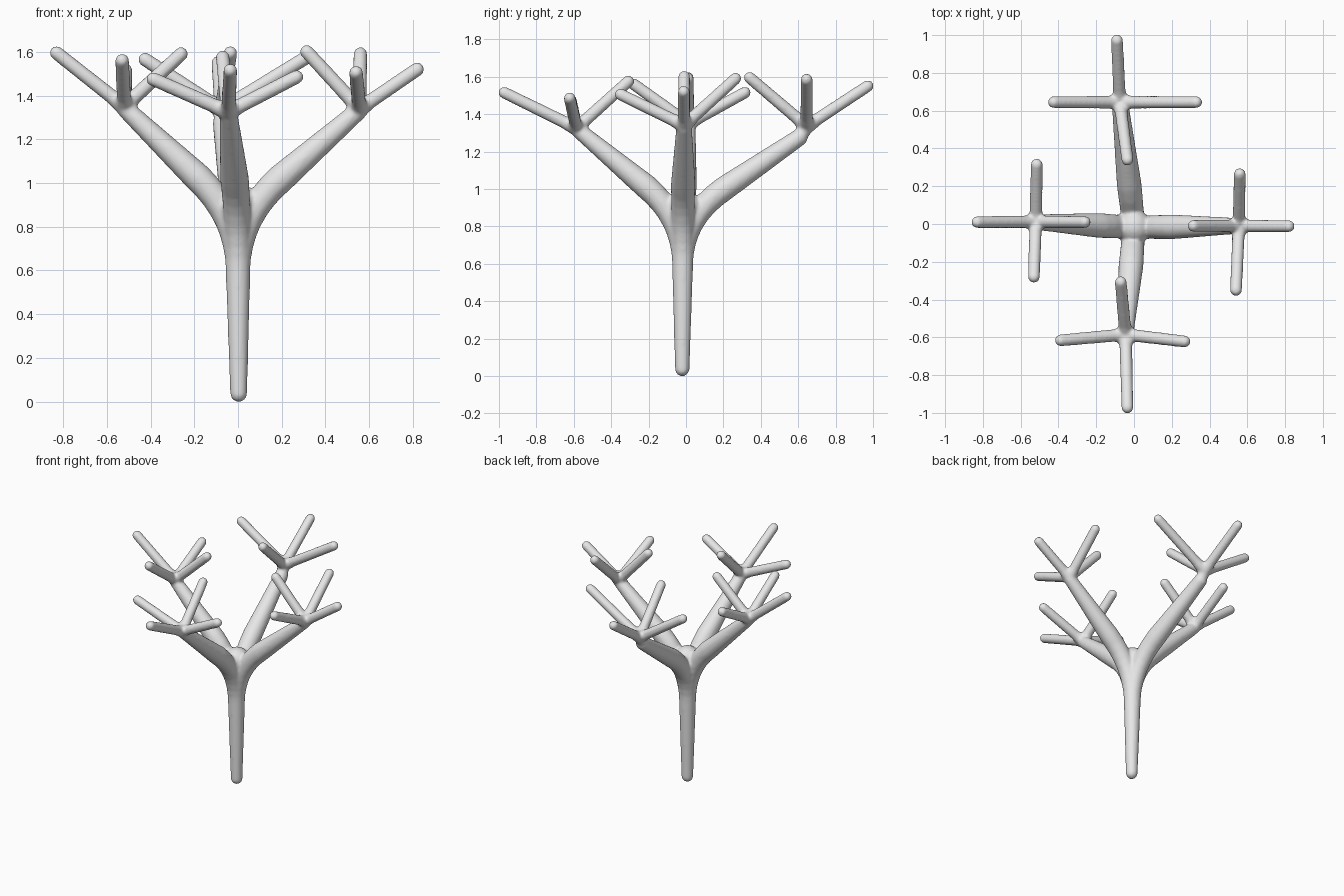
import bpy
import bmesh
from mathutils import Vector, Matrix

default_cube = bpy.data.objects.get("Cube")
if default_cube:
    bpy.data.objects.remove(default_cube, do_unlink=True)

# One plain grey for the whole tree
grey = bpy.data.materials.new("plain grey")
grey.use_nodes = True
grey.diffuse_color = (0.8, 0.8, 0.8, 1)
grey.node_tree.nodes["Principled BSDF"].inputs["Base Color"].default_value = (0.8, 0.8, 0.8, 1)

tree = bmesh.new()


def limb(start, start_radius, end, end_radius):
    """Add a tapered rod with rounded ends."""
    part = bmesh.new()
    for centre, radius in ((start, start_radius), (end, end_radius)):
        bmesh.ops.create_uvsphere(part, u_segments=20, v_segments=12, radius=radius,
                                  matrix=Matrix.Translation(centre))
    bmesh.ops.delete(part, geom=part.faces[:], context='FACES_ONLY')
    bmesh.ops.delete(part, geom=part.edges[:], context='EDGES_FACES') if not part.verts else None
    shell = bmesh.new()
    for vert in part.verts:
        shell.verts.new(vert.co)
    part.free()
    hull = bmesh.ops.convex_hull(shell, input=shell.verts[:])
    inner = [v for v in hull["geom_interior"] if isinstance(v, bmesh.types.BMVert)]
    bmesh.ops.delete(shell, geom=inner, context='VERTS')
    bmesh.ops.recalc_face_normals(shell, faces=shell.faces[:])
    mesh = bpy.data.meshes.new("limb")
    shell.to_mesh(mesh)
    shell.free()
    tree.from_mesh(mesh)
    bpy.data.meshes.remove(mesh)


def bough(end, end_radius):
    """Bend from the trunk into a straight bough that thins outward."""
    low, bend = Vector((0, -0.018, 0.6)), Vector((0, -0.018, 0.85))
    turn = bend.lerp(end, 0.36)
    steps = 8
    path = []
    for i in range(steps + 1):
        t = i / steps
        path.append((low.lerp(bend, t).lerp(bend.lerp(turn, t), t), 0.056 + 0.01 * t))
    path.append((end, end_radius))
    for (a, ra), (b, rb) in zip(path, path[1:]):
        limb(a, ra, b, rb)


# Trunk and the swelling where the boughs part
limb(Vector((0.003, -0.02, 0.037)), 0.039, Vector((0, -0.018, 0.62)), 0.057)
limb(Vector((0, -0.018, 0.8)), 0.075, Vector((0, -0.015, 0.905)), 0.092)

# Each crown: fork point, bough end, bough end radius, twig tips
crowns = [
    ((-0.52, 0.012, 1.35), (-0.51, 0.01, 1.335), 0.042,
     [(-0.83, 0.01, 1.595), (-0.26, 0.01, 1.59), (-0.515, 0.315, 1.515), (-0.53, -0.28, 1.56)]),
    ((0.555, -0.01, 1.34), (0.55, -0.01, 1.33), 0.042,
     [(0.82, -0.012, 1.52), (0.315, -0.01, 1.6), (0.56, 0.265, 1.59), (0.54, -0.35, 1.505)]),
    ((-0.075, 0.645, 1.335), (-0.07, 0.605, 1.275), 0.046,
     [(-0.09, 0.972, 1.55), (-0.035, 0.34, 1.595), (-0.425, 0.645, 1.565), (0.33, 0.645, 1.585)]),
    ((-0.045, -0.585, 1.325), (-0.043, -0.57, 1.31), 0.042,
     [(-0.035, -0.972, 1.515), (-0.07, -0.308, 1.575), (-0.388, -0.616, 1.475), (0.268, -0.622, 1.485)]),
]
for fork, bough_end, radius, tips in crowns:
    fork = Vector(fork)
    bough(Vector(bough_end), radius)
    limb(Vector(bough_end), 0.04, fork, 0.038)
    for tip in tips:
        tip = Vector(tip)
        limb(fork, 0.034, tip, 0.032)
        limb(fork, 0.042, fork.lerp(tip, 0.2), 0.033)

# Fuse every limb into one soft skin
mesh = bpy.data.meshes.new("branching_tree")
tree.to_mesh(mesh)
tree.free()
mesh.materials.append(grey)
for polygon in mesh.polygons:
    polygon.use_smooth = True
branching_tree = bpy.data.objects.new("branching_tree", mesh)
bpy.context.collection.objects.link(branching_tree)

fuse = branching_tree.modifiers.new("fuse", 'REMESH')
fuse.mode = 'VOXEL'
fuse.voxel_size = 0.009
fuse.use_smooth_shade = True
soften = branching_tree.modifiers.new("soften", 'SMOOTH')
soften.factor = 0.5
soften.iterations = 8
